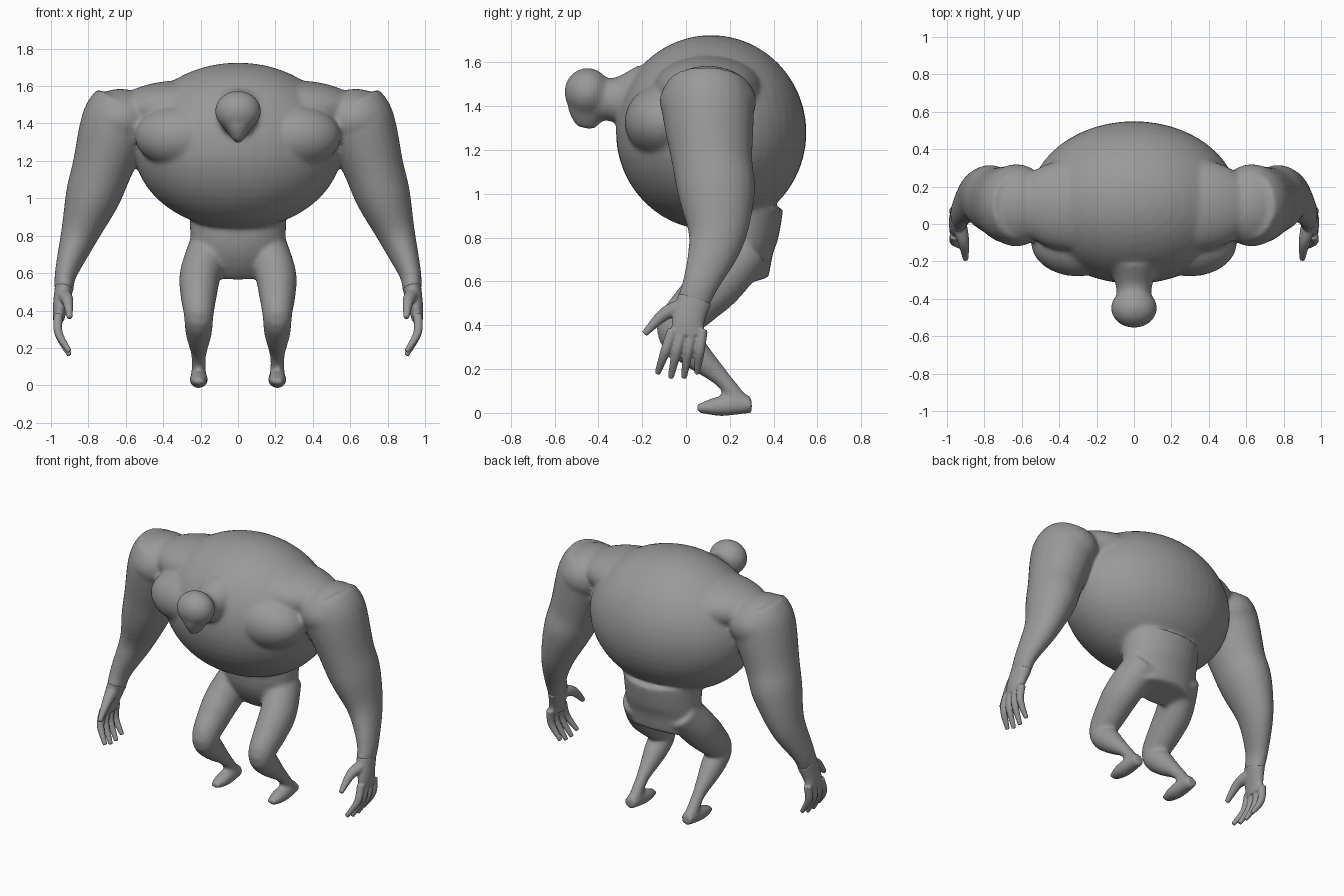
import bpy, bmesh, math
from mathutils import Matrix, Vector

cube = bpy.data.objects.get("Cube")
if cube:
    bpy.data.objects.remove(cube, do_unlink=True)

skin = bpy.data.materials.new("grey_clay")
skin.use_nodes = True
grey = (.32, .32, .32, 1)
skin.diffuse_color = grey
skin.node_tree.nodes["Principled BSDF"].inputs["Base Color"].default_value = grey


def blend(before, start, end, after, t):
    """Catmull-Rom value between start and end."""
    pull_in, pull_out = (end - before) / 2, (after - start) / 2
    ease = t * t * (3 - 2 * t)
    return (start + (end - start) * ease
            + pull_in * t * (1 - t) ** 2 - pull_out * t * t * (1 - t))


def spline(stations, steps=5):
    """Smooth path through stations of (x, y, z, radius)."""
    padded = [stations[0], *stations, stations[-1]]
    path = []
    for window in zip(padded, padded[1:], padded[2:], padded[3:]):
        for step in range(steps):
            path.append([blend(*values, step / steps) for values in zip(*window)])
    return path + [list(stations[-1])]


def tube(bm, stations, depth=(1, 1), sides=24):
    """Sweep an ellipse along a path; depth is its start and end proportion."""
    path = spline(stations)
    last = len(path) - 1
    rings = []
    for i, (x, y, z, radius) in enumerate(path):
        before, after = path[max(i - 1, 0)], path[min(i + 1, last)]
        along = (Vector(after[:3]) - Vector(before[:3])).normalized()
        across = Vector((1, 0, 0))
        across = (across - along * across.dot(along)).normalized()
        deep = along.cross(across) * (depth[0] + (depth[1] - depth[0]) * (i / last) ** 2)
        ring = []
        for k in range(sides):
            angle = math.tau * k / sides
            offset = across * math.cos(angle) + deep * math.sin(angle)
            ring.append(bm.verts.new(Vector((x, y, z)) + offset * radius))
        rings.append(ring)
    for low, high in zip(rings, rings[1:]):
        for k in range(sides):
            bm.faces.new((low[k - 1], low[k], high[k], high[k - 1]))
    bm.faces.new(rings[0][::-1])
    bm.faces.new(rings[-1])


def blob(bm, centre, radii):
    """Ellipsoid muscle mass."""
    matrix = Matrix.Translation(centre) @ Matrix.Diagonal((*radii, 1))
    bmesh.ops.create_uvsphere(bm, u_segments=48, v_segments=24, radius=1, matrix=matrix)


def mirrored(points, side):
    return [(side * x, *rest) for x, *rest in points]


def finish(bm, name, voxel, smoothing):
    """Fuse the overlapping masses into one soft skin."""
    bmesh.ops.recalc_face_normals(bm, faces=bm.faces)
    mesh = bpy.data.meshes.new(name)
    bm.to_mesh(mesh)
    bm.free()
    mesh.materials.append(skin)
    part = bpy.data.objects.new(name, mesh)
    bpy.context.collection.objects.link(part)
    fuse = part.modifiers.new("fuse", 'REMESH')
    fuse.mode = 'VOXEL'
    fuse.voxel_size = voxel
    fuse.use_smooth_shade = True
    soften = part.modifiers.new("soften", 'SMOOTH')
    soften.factor = .5
    soften.iterations = smoothing


# Limb paths for the left side
arm = [(.6, .1, 1.5, .17), (.65, .1, 1.4, .19), (.73, .12, 1.15, .16), (.78, .14, 1, .145),
       (.85, .14, .8, .1), (.92, .07, .6, .06), (.93, .03, .5, .05)]
leg = [(.15, .27, .75, .11), (.2, .15, .6, .11), (.21, .05, .5, .1), (.21, -.05, .38, .08),
       (.21, .03, .28, .07), (.21, .16, .16, .04), (.21, .24, .06, .04)]
foot = [(.21, .3, .04, .04), (.21, .15, .03, .05), (.21, .05, .02, .03)]
palm = [(.93, .04, .52, .05), (.95, .01, .42, .04), (.96, .01, .35, .03)]
thumb = [(.93, -.02, .48, .04), (.91, -.1, .45, .03), (.9, -.19, .36, .015)]

# Barrel torso, pelvis, neck and head
body = bmesh.new()
blob(body, (0, .115, 1.28), (.56, .435, .445))
tube(body, [(0, .25, .95, .26), (0, .24, .75, .25), (0, .28, .59, .2)], (.75, .5), 32)
tube(body, [(0, -.2, 1.44, .15), (0, -.32, 1.43, .1), (0, -.43, 1.44, .09)], (1, 1.1))
blob(body, (0, -.45, 1.465), (.123, .105, .11))
tube(body, [(0, -.45, 1.45, .11), (0, -.45, 1.38, .075), (0, -.46, 1.3, .02)], (.9, 2))

# Shoulders, chest, arms and legs
for side in (1, -1):
    blob(body, (side * .3, .1, 1.48), (.35, .25, .15))
    blob(body, (side * .3, -.1, 1.33), (.25, .18, .17))
    blob(body, (side * .63, .1, 1.42), (.19, .22, .165))
    tube(body, mirrored(arm, side), (1.1, 1.55))
    tube(body, mirrored(leg, side), (1.1, 1))
    tube(body, mirrored(foot, side), (1, .6))
finish(body, "body", .013, 8)

# Hands with four curled fingers and a thumb
for side, name in ((1, "left_hand"), (-1, "right_hand")):
    hand = bmesh.new()
    tube(hand, mirrored(palm, side), (1.6, 2.6))
    tube(hand, mirrored(thumb, side))
    for i in range(4):
        root_y, tip_y = .075 - .045 * i, .05 - .06 * i
        tip_z = .15 + .02 * abs(i - 1.5)
        finger = [(.96, root_y, .38, .025), (.96, (root_y + tip_y) / 2, .28, .023),
                  (.9, tip_y, tip_z, .014)]
        tube(hand, mirrored(finger, side), sides=16)
    finish(hand, name, .006, 5)
